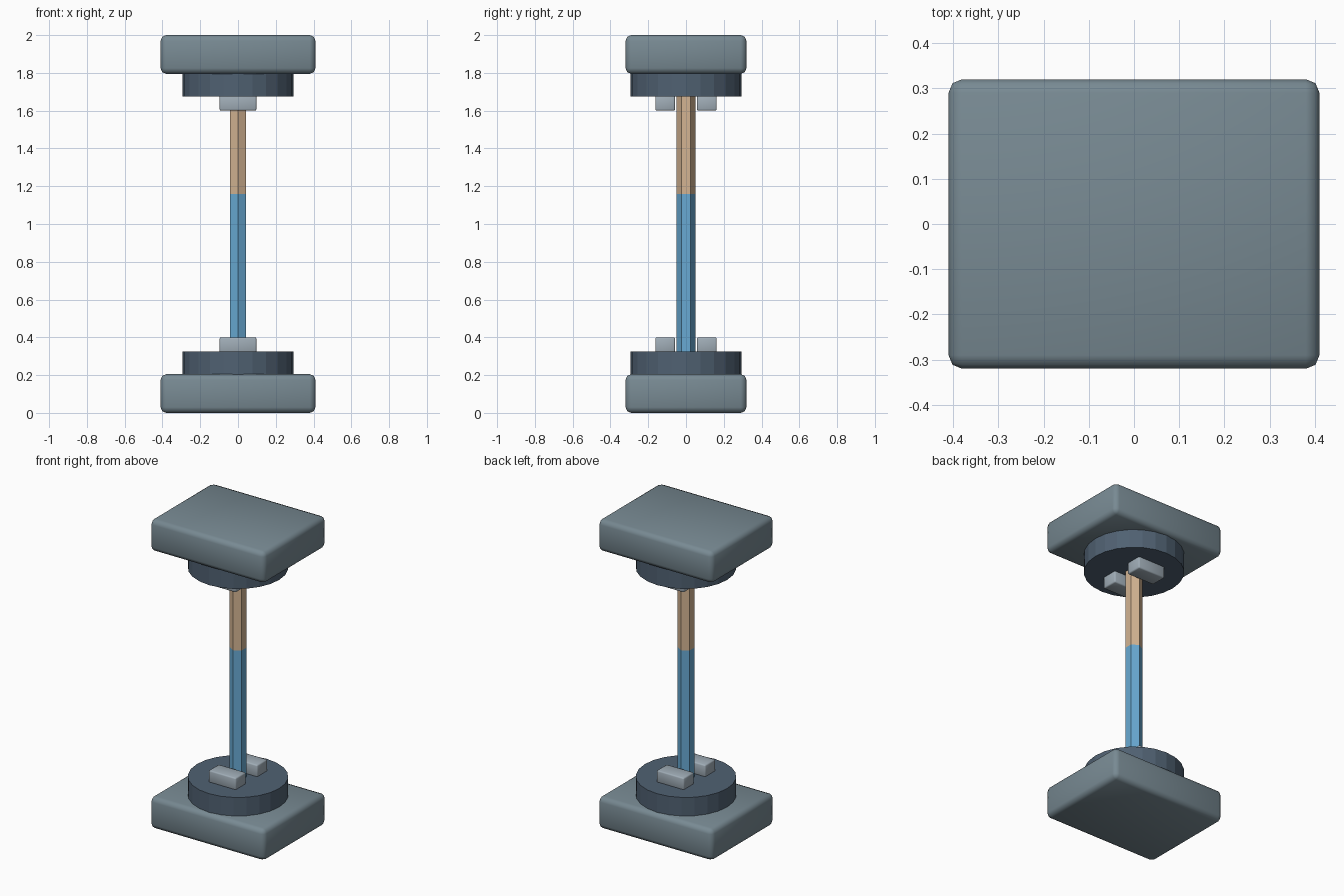
import bpy, math

if "Cube" in bpy.data.objects:
    bpy.data.objects.remove(bpy.data.objects["Cube"])


def srgb(r, g, b):
    lin = lambda c: c / 12.92 if c <= 0.04045 else ((c + 0.055) / 1.055) ** 2.4
    return (lin(r / 255), lin(g / 255), lin(b / 255), 1.0)


def material(name, *rgb):
    m = bpy.data.materials.new(name)
    m.diffuse_color = srgb(*rgb)
    m.use_nodes = True
    m.node_tree.nodes["Principled BSDF"].inputs["Base Color"].default_value = m.diffuse_color
    return m


GREY = material("blue_grey", 120, 138, 147)
DARK = material("dark_slate", 80, 97, 114)
LIGHT = material("light_grey", 160, 173, 183)
BLUE = material("sky_blue", 104, 170, 211)
TAN = material("tan", 211, 180, 146)


def box(name, size, z0, mat, bevel, segments, y=0.0):
    """Rounded box standing on height z0."""
    bpy.ops.mesh.primitive_cube_add(size=1, location=(0, y, z0 + size[2] / 2))
    ob = bpy.context.object
    ob.name = name
    ob.scale = size
    bpy.ops.object.transform_apply(location=False, rotation=False, scale=True)
    mod = ob.modifiers.new("rounded_edges", 'BEVEL')
    mod.width = bevel
    mod.segments = segments
    ob.data.materials.append(mat)
    bpy.ops.object.modifier_apply(modifier=mod.name)
    bpy.ops.object.shade_smooth_by_angle(angle=math.radians(50))
    return ob


def cylinder(name, sides, radius, z0, z1, mat):
    """Flat-faced prism between two heights."""
    bpy.ops.mesh.primitive_cylinder_add(vertices=sides, radius=radius,
                                        depth=z1 - z0, location=(0, 0, (z0 + z1) / 2))
    ob = bpy.context.object
    ob.name = name
    ob.data.materials.append(mat)
    return ob


def at(low, high, top):
    """Height range, reflected about the middle for the upper end."""
    return (2 - high, 2 - low) if top else (low, high)


# Matching block, disc and pair of clamps at each end
for end, top in (("lower", False), ("upper", True)):
    z0, z1 = at(0, 0.205, top)
    box(end + "_block", (0.82, 0.64, z1 - z0), z0, GREY, 0.03, 2)
    z0, z1 = at(0.2, 0.325, top)
    cylinder(end + "_disc", 24, 0.295, z0, z1, DARK)
    z0, z1 = at(0.32, 0.4, top)
    for side, y in (("front", -0.11), ("back", 0.11)):
        box(f"{end}_{side}_clamp", (0.195, 0.105, z1 - z0), z0, LIGHT, 0.008, 2, y)

# Six-sided rod in two colours
cylinder("lower_rod", 6, 0.05, 0.32, 1.16, BLUE)
cylinder("upper_rod", 6, 0.05, 1.16, 1.68, TAN)
